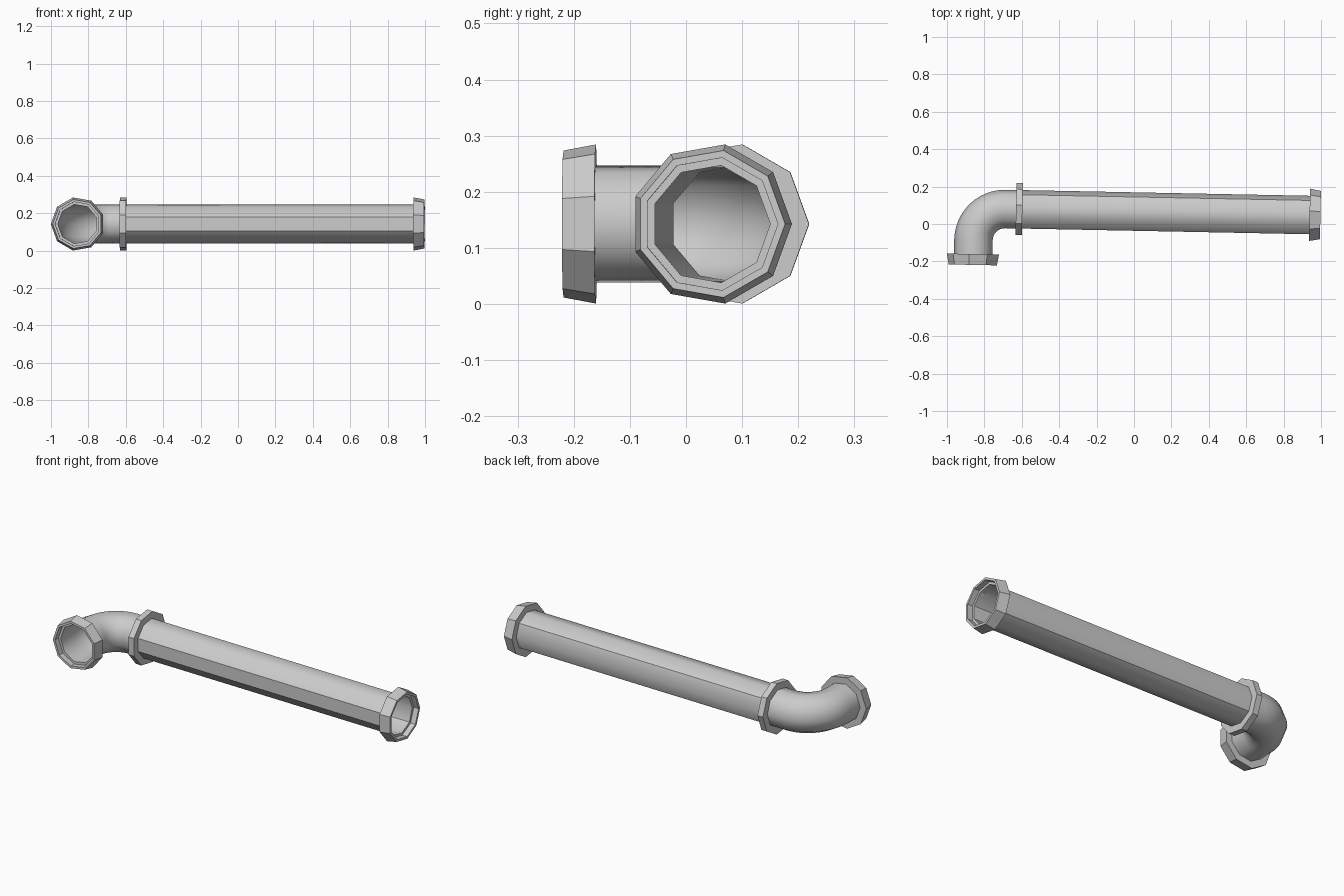
import bpy, bmesh
from math import cos, sin, pi, radians
from mathutils import Vector, Matrix

if "Cube" in bpy.data.objects:
    bpy.data.objects.remove(bpy.data.objects["Cube"])

SIDES = 9
PIPE_R, RIM_R = 0.106, 0.144
LENGTH = 1.611                     # flange to far end of straight pipe
LEG_X, LEG_END = -0.238, -0.299    # short leg of the elbow
BEND_R = 0.165
PLACE = Matrix.Translation((-0.614, 0.0755, 0.1425)) @ Matrix.Rotation(radians(-1.13), 4, 'Z')


def loft(name, stations, closed=False, smooth=False, creases=()):
    """Skin nine-sided rings; each station is (centre, side direction, radius)."""
    bm = bmesh.new()
    rings = []
    for centre, side, r in stations:
        ring = []
        for i in range(SIDES):
            a = 2 * pi * i / SIDES
            p = Vector((*centre, 0)) + Vector((side[0] * cos(a), side[1] * cos(a), sin(a))) * r
            ring.append(bm.verts.new(PLACE @ p))
        rings.append(ring)
    pairs = list(zip(rings, rings[1:]))
    if closed:
        pairs.append((rings[-1], rings[0]))
    for a, b in pairs:
        for i in range(SIDES):
            j = (i + 1) % SIDES
            f = bm.faces.new((a[i], a[j], b[j], b[i]))
            f.smooth = smooth
        for i in creases:
            bm.edges.get((a[i], b[i])).smooth = False
    bmesh.ops.recalc_face_normals(bm, faces=bm.faces)
    mesh = bpy.data.meshes.new(name)
    bm.to_mesh(mesh)
    bm.free()
    ob = bpy.data.objects.new(name, mesh)
    bpy.context.collection.objects.link(ob)
    return ob


def along_pipe(x, r):
    return ((x, 0), (0, 1), r)


def along_leg(y, r):
    return ((LEG_X, y), (-1, 0), r)


# Socket profile: (distance back from the open end, radius)
SOCKET = [(0.058, PIPE_R), (0.058, RIM_R), (0, 0.133), (0, 0.120), (0.03, 0.120), (0.03, PIPE_R)]

# Straight pipe, creased only along some of its edges
loft("straight_pipe", [along_pipe(0, PIPE_R), along_pipe(LENGTH - 0.03, PIPE_R)],
     smooth=True, creases=(1, 4, 5, 8))

# Smooth elbow: short run, quarter bend, short leg
bend = Vector((LEG_X + BEND_R, -BEND_R))
stations = [along_pipe(0, PIPE_R)]
for k in range(13):
    a = pi / 2 + k / 12 * pi / 2
    n = Vector((cos(a), sin(a)))
    stations.append((bend + n * BEND_R, n, PIPE_R))
stations.append(along_leg(LEG_END + 0.03, PIPE_R))
loft("elbow", stations, smooth=True)

# Flange where the elbow meets the pipe
loft("middle_flange", [along_pipe(x, r) for x, r in
     ((-0.017, PIPE_R), (-0.017, RIM_R), (0.017, RIM_R), (0.017, PIPE_R))], closed=True)

# Tapered sockets on both open ends
loft("pipe_end_socket", [along_pipe(LENGTH - d, r) for d, r in SOCKET], closed=True)
loft("elbow_end_socket", [along_leg(LEG_END + d, r) for d, r in SOCKET], closed=True)
